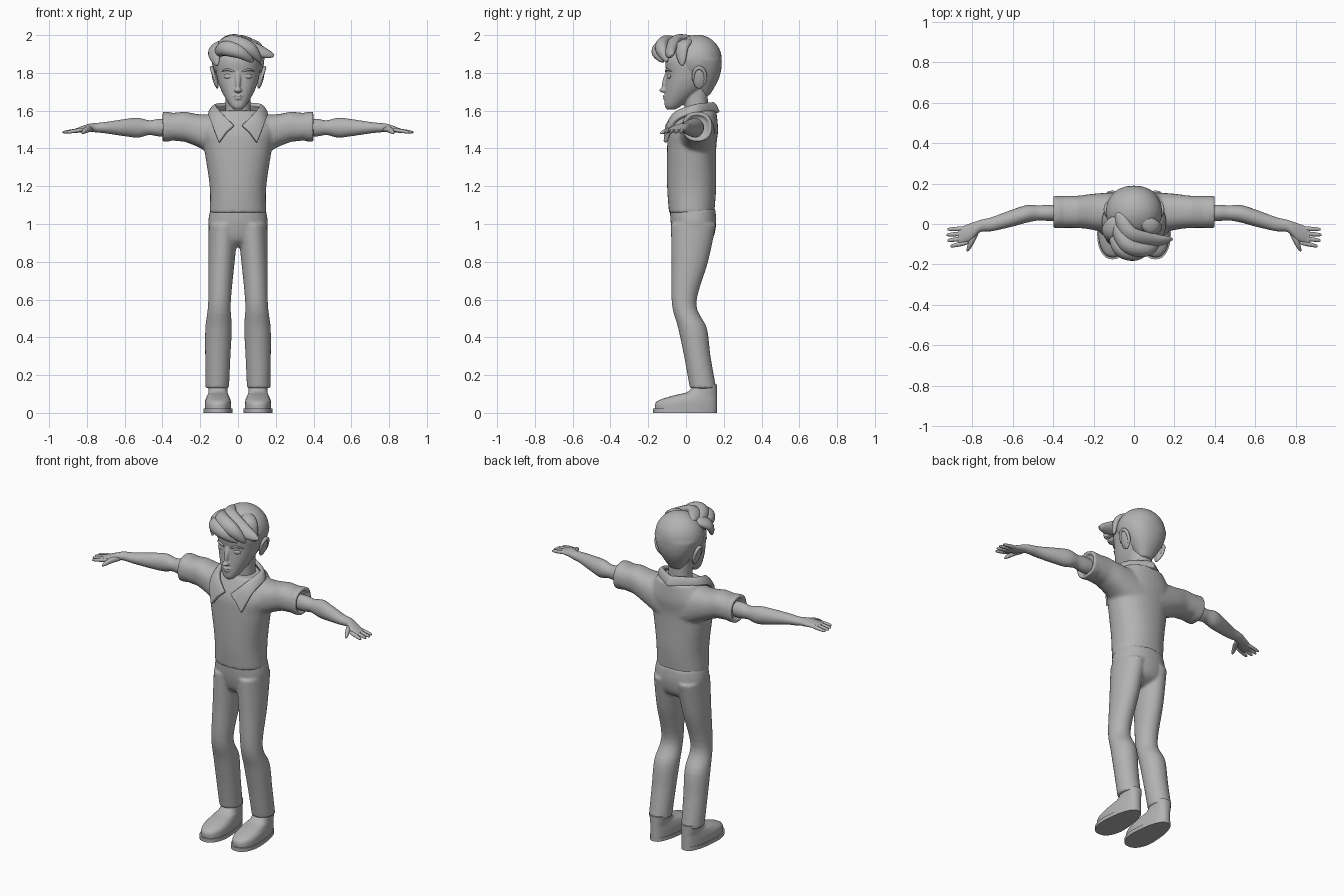
import bpy, bmesh, math
from mathutils import Vector, Matrix

cube = bpy.data.objects.get("Cube")
if cube:
    bpy.data.objects.remove(cube, do_unlink=True)

grey = bpy.data.materials.new("plain_grey")
grey.use_nodes = True
grey.diffuse_color = (0.45, 0.45, 0.45, 1)
grey.node_tree.nodes["Principled BSDF"].inputs["Base Color"].default_value = grey.diffuse_color

X, Y, Z = Vector((1, 0, 0)), Vector((0, 1, 0)), Vector((0, 0, 1))
SKULL = Vector((0, .05, 1.84))


def smooth_path(points, steps=5):
    """Catmull-Rom interpolation through tuples of any length."""
    pts = [Vector(p) for p in points]
    last = len(pts) - 1
    out = []
    for i in range(last):
        before, start, end, after = pts[max(i - 1, 0)], pts[i], pts[i + 1], pts[min(i + 2, last)]
        for k in range(steps):
            t = k / steps
            leave, arrive = (end - before) / 2, (after - start) / 2
            rise = t * t * (3 - 2 * t)
            out.append(start + (end - start) * rise
                       + leave * t * (1 - t) ** 2 - arrive * t * t * (1 - t))
    return out + [pts[last]]


def skin(bm, rings, sides=28, power=2.0):
    """Join rings of (centre, width vector, depth vector) into a closed tube."""
    loops = []
    for centre, wide, deep in rings:
        loop = []
        for k in range(sides):
            angle = math.tau * k / sides
            c, s = math.cos(angle), math.sin(angle)
            c = math.copysign(abs(c) ** (2 / power), c)
            s = math.copysign(abs(s) ** (2 / power), s)
            loop.append(bm.verts.new(centre + wide * c + deep * s))
        loops.append(loop)
    for low, high in zip(loops, loops[1:]):
        for k in range(sides):
            bm.faces.new((low[k], low[k - 1], high[k - 1], high[k]))
    bm.faces.new(loops[0])
    bm.faces.new(loops[-1])


def stack(bm, rings, place=lambda z: 0, power=2.2, smooth=True):
    """Horizontal rings given as (z, y, half width, half depth)."""
    path = smooth_path(rings) if smooth else rings
    skin(bm, [(Vector((place(z), y, z)), X * w, Y * d) for z, y, w, d in path], 36, power)


def reach(bm, rings, height, power=2.0, smooth=True):
    """Sideways rings given as (x, y, half depth, half height)."""
    path = smooth_path(rings) if smooth else rings
    skin(bm, [(Vector((x, y, height(x))), Y * d, Z * h) for x, y, d, h in path], 24, power)


def strand(bm, points, width, thickness, blunt=.6, lean=.8):
    """Tube that swells along its path and closes to a tip."""
    path = smooth_path(points, 8)
    last = len(path) - 1
    rings = []
    for i, p in enumerate(path):
        along = (path[min(i + 1, last)] - path[max(i - 1, 0)]).normalized()
        wide = along.cross(p - SKULL).normalized()
        swell = max(.05, math.sin(math.pi * (i / last) ** lean)) ** blunt
        rings.append((p, wide * width * swell, wide.cross(along) * thickness * swell))
    skin(bm, rings, 16)


def ball(bm, centre, size, turn=0, axis='Z'):
    m = Matrix.Translation(centre) @ Matrix.Rotation(turn, 4, axis) @ Matrix.Diagonal((*size, 1))
    bmesh.ops.create_uvsphere(bm, u_segments=32, v_segments=20, radius=1, matrix=m)


def finish(name, bm, mirror=False, voxel=0):
    bmesh.ops.recalc_face_normals(bm, faces=bm.faces)
    mesh = bpy.data.meshes.new(name)
    bm.to_mesh(mesh)
    bm.free()
    mesh.materials.append(grey)
    ob = bpy.data.objects.new(name, mesh)
    bpy.context.collection.objects.link(ob)
    bpy.ops.object.select_all(action='DESELECT')
    ob.select_set(True)
    bpy.context.view_layer.objects.active = ob
    bpy.ops.object.shade_smooth_by_angle(angle=math.radians(50))
    if mirror:
        ob.modifiers.new("mirror", 'MIRROR')
    if voxel:
        fuse = ob.modifiers.new("fuse", 'REMESH')
        fuse.mode, fuse.voxel_size, fuse.use_smooth_shade = 'VOXEL', voxel, True
        relax = ob.modifiers.new("relax", 'SMOOTH')
        relax.factor, relax.iterations = .5, 3
    return ob


# Shirt: body, flared sleeves and hollow cuffs fused together
bm = bmesh.new()
stack(bm, [(1.06, .03, .15, .12), (1.2, .03, .15, .13), (1.4, .03, .18, .13),
           (1.5, .04, .2, .13), (1.6, .06, .13, .1)])
reach(bm, [(.06, .05, .11, .13), (.2, .06, .09, .09), (.28, .06, .08, .08), (.38, .06, .08, .07)],
      lambda x: 1.515 - max(0, .28 - x) * .3, 2.3)
reach(bm, [(x, .06, r, r) for x, r in ((.36, .078), (.4, .08), (.4, .06), (.37, .06))],
      lambda x: 1.515, 2.3, False)
finish("shirt", bm, True, .009)

# Collar: half strip from nape to lapel point, mirrored and thickened
bm = bmesh.new()
inner = smooth_path([(0, .14, 1.64), (.11, .06, 1.63), (.09, -.05, 1.59), (.02, -.1, 1.52)])
outer = smooth_path([(0, .17, 1.59), (.14, .06, 1.59), (.14, -.06, 1.54), (.1, -.11, 1.43)])
rows = [[bm.verts.new(p) for p in (a, (a + b) / 2 + Z * .01, b)] for a, b in zip(inner, outer)]
for row, following in zip(rows, rows[1:]):
    for k in range(2):
        bm.faces.new((row[k], row[k + 1], following[k + 1], following[k]))
collar = finish("collar", bm, True)
cloth = collar.modifiers.new("cloth", 'SOLIDIFY')
cloth.thickness, cloth.offset = .022, 0
edge = collar.modifiers.new("soft_edge", 'BEVEL')
edge.width, edge.segments = .006, 2

# Trousers: pelvis and bent legs fused together
bm = bmesh.new()
stack(bm, [(.88, .03, .05, .05), (.92, .04, .13, .1), (1, .04, .157, .12), (1.08, .035, .146, .12)])
stack(bm, [(.13, .09, .062, .07), (.3, .06, .067, .07), (.45, .034, .07, .076),
           (.58, -.01, .06, .065), (.8, .02, .07, .097), (1, .04, .08, .12)],
      lambda z: .11 - .035 * z * z, 2)
finish("trousers", bm, True, .009)


# Shoes: every ring shares the heel line, and the plan narrows towards the heel
def shoe_part(name, rings, smooth):
    bm = bmesh.new()
    stack(bm, [(z, .165 - d, w, d) for z, w, d in rings], lambda z: 0, 2.4, smooth)
    for v in bm.verts:
        heel = max(0, min(1, v.co.y * 5 + .4))
        v.co.x = .106 + v.co.x * (1 - heel / 5)
    finish(name, bm, True)


shoe_part("shoe_uppers", [(.02, .074, .165), (.06, .073, .16), (.09, .065, .12), (.11, .06, .08),
                          (.15, .06, .06)], True)
shoe_part("shoe_soles", [(0, .08, .17), (.022, .08, .17)], False)

# Arms with palms, fingers and thumbs
bm = bmesh.new()
reach(bm, [(.36, .055, .04, .045), (.42, .055, .04, .046), (.47, .055, .037, .039),
           (.53, .05, .043, .052), (.6, .03, .042, .045), (.7, 0, .035, .03), (.76, -.01, .03, .024),
           (.81, -.04, .043, .02), (.87, -.06, .04, .009)], lambda x: 1.51 - max(0, x - .78) * .2)
for i in range(4):
    knuckle = Vector((.82, -.022 - i * .023, 1.5))
    tip = Vector((.928 - (i - 1) ** 2 * .005, -.026 - i * .028, 1.485))
    strand(bm, [knuckle, (knuckle + tip) / 2, tip], .011, .01, .3)
strand(bm, [(.77, -.02, 1.5), (.8, -.08, 1.5), (.825, -.135, 1.48)], .016, .014, .5)
finish("arms_and_hands", bm, True)

# Head: face, neck, nose and lips fused together
bm = bmesh.new()
stack(bm, [(1.605, -.08, .02, .02), (1.63, -.065, .045, .048), (1.71, -.01, .09, .1),
           (1.79, .02, .114, .124), (1.88, .04, .12, .145), (1.96, .05, .07, .08)])
stack(bm, [(1.5, .06, .08, .07), (1.6, .055, .066, .062), (1.75, .05, .068, .065)])
strand(bm, [(0, -.09, 1.82), (0, -.11, 1.76), (0, -.125, 1.7)], .014, .014)
ball(bm, (0, -.12, 1.708), (.02, .021, .013))
for z, w in ((1.678, .027), (1.664, .021)):
    ball(bm, (0, -.108, z), (w, .016, .006))
finish("head", bm, False, .005)

# Ears: shell with a raised rim
bm = bmesh.new()
ball(bm, (.122, .07, 1.77), (.013, .033, .055), .25, 'Y')
rim = []
for k in range(6):
    angle = math.pi * (1.1 - k * .3)
    rise = math.sin(angle)
    rim.append((.125 + rise * .015, .07 + math.cos(angle) * .033, 1.775 + rise * .052))
strand(bm, rim, .01, .01, .3)
finish("ears", bm, True)

# Eyes and eyebrows
bm = bmesh.new()
ball(bm, (.053, -.089, 1.782), (.023, .009, .013), .28)
finish("eyes", bm, True)
bm = bmesh.new()
strand(bm, [(.02, -.108, 1.805), (.055, -.1, 1.817), (.09, -.073, 1.807)], .006, .006)
finish("eyebrows", bm, True)

# Hair cap: round crown fused with a narrowing nape
bm = bmesh.new()
ball(bm, (0, .06, 1.87), (.14, .13, .132))
stack(bm, [(1.68, .095, .04, .03), (1.76, .09, .092, .08), (1.82, .08, .122, .107), (1.87, .06, .14, .13)])
finish("hair_cap", bm, False, .008)

# Fringe: swelling locks swept from the right temple across the brow
locks = {
    "temple_lock": (.042, .024, [(-.08, .03, 1.96), (-.125, -.04, 1.92), (-.11, -.09, 1.84)]),
    "low_lock": (.042, .036, [(-.11, -.02, 1.9), (-.07, -.12, 1.93), (.01, -.15, 1.91), (.08, -.12, 1.86)]),
    "middle_lock": (.044, .036, [(-.1, .02, 1.94), (-.04, -.1, 1.96), (.06, -.13, 1.93), (.12, -.1, 1.86)]),
    "high_lock": (.046, .03, [(-.08, .06, 1.97), (-.02, -.05, 1.97), (.1, -.08, 1.92), (.19, -.075, 1.89)]),
    "side_lock": (.04, .022, [(.03, .03, 1.97), (.1, -.02, 1.94), (.13, -.02, 1.84)]),
}
for name, (width, thickness, points) in locks.items():
    bm = bmesh.new()
    strand(bm, points, width, thickness)
    finish(name, bm)
